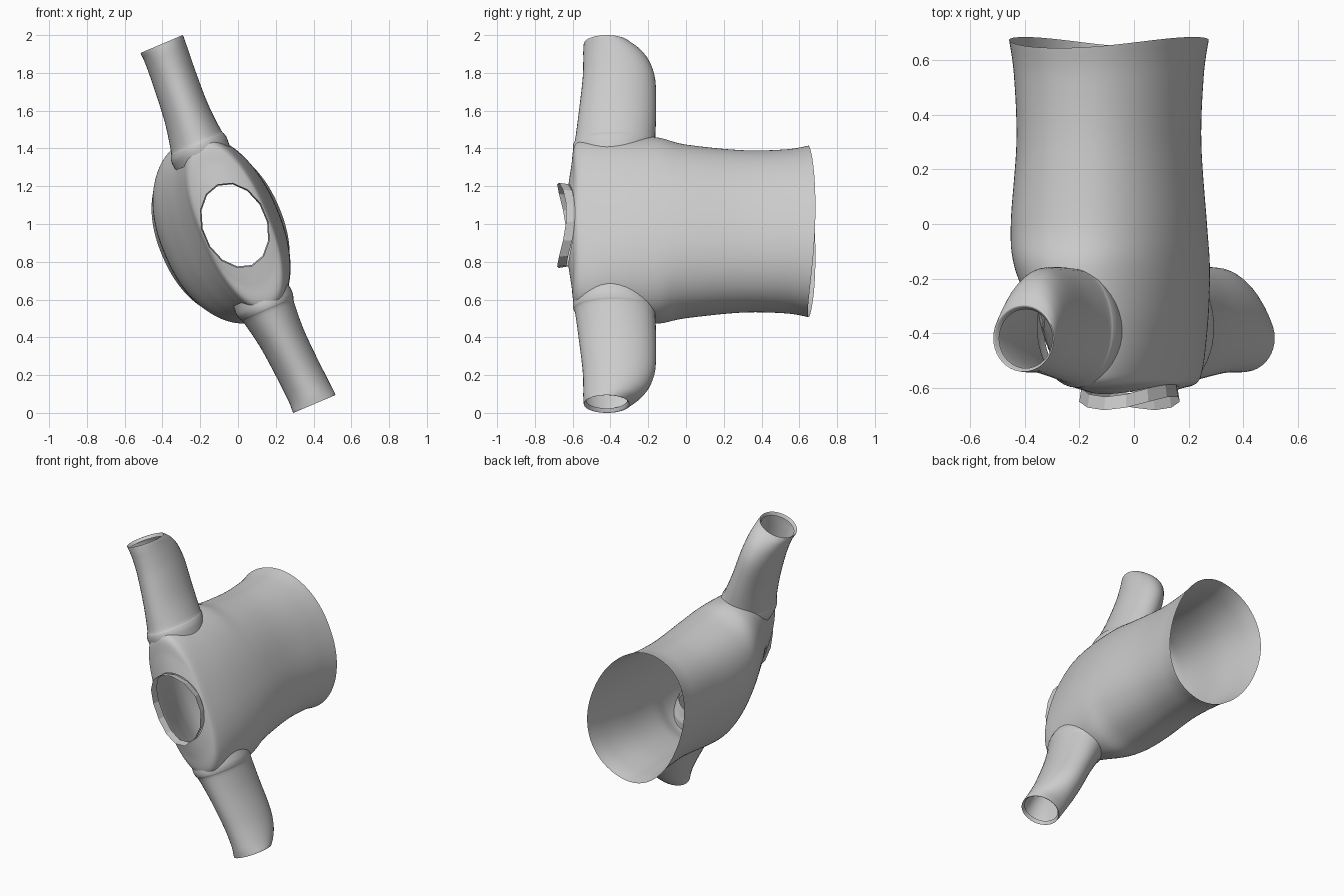
import bpy, math
from mathutils import Vector

if "Cube" in bpy.data.objects:
    bpy.data.objects.remove(bpy.data.objects["Cube"])

TILT = math.radians(23)
S, C = math.sin(TILT), math.cos(TILT)


def place(u, v, y):
    """u runs along the sleeves, v across the body, y toward the hem."""
    return Vector((-S * u + C * v, y, 1 + C * u + S * v))


def smooth_keys(keys, steps):
    """Catmull-Rom interpolation of rows of section parameters."""
    out = []
    for i in range(len(keys) - 1):
        p = [keys[max(i - 1, 0)], keys[i], keys[i + 1], keys[min(i + 2, len(keys) - 1)]]
        for s in range(steps):
            t = s / steps
            out.append([0.5 * (2 * b + (c - a) * t + (2 * a - 5 * b + 4 * c - d) * t * t
                               + (3 * b - a - 3 * c + d) * t ** 3) for a, b, c, d in zip(*p)])
    out.append(list(keys[-1]))
    return out


def loft(name, rings, keep=None, angle=50):
    """Open tube skinned through rings of (u, v, y) points."""
    n = len(rings[0])
    local = [p for r in rings for p in r]
    faces = []
    for i in range(len(rings) - 1):
        for j in range(n):
            f = (i * n + j, i * n + (j + 1) % n, (i + 1) * n + (j + 1) % n, (i + 1) * n + j)
            mid = [sum(local[k][d] for k in f) / 4 for d in range(3)]
            if keep is None or keep(*mid):
                faces.append(f)
    mesh = bpy.data.meshes.new(name)
    mesh.from_pydata([place(*p) for p in local], [], faces)
    obj = bpy.data.objects.new(name, mesh)
    bpy.context.collection.objects.link(obj)
    bpy.ops.object.select_all(action='DESELECT')
    obj.select_set(True)
    bpy.context.view_layer.objects.active = obj
    # consistent outward normals
    bpy.ops.object.mode_set(mode='EDIT')
    bpy.ops.mesh.select_all(action='SELECT')
    bpy.ops.mesh.normals_make_consistent(inside=False)
    bpy.ops.mesh.delete_loose()
    bpy.ops.object.mode_set(mode='OBJECT')
    bpy.ops.object.shade_smooth_by_angle(angle=math.radians(angle))
    return obj


def angles(n):
    return [2 * math.pi * j / n for j in range(n)]


def power(x, n):
    return math.copysign(abs(x) ** (2 / n), x)


# torso: y, half length u, half width v, centre v, bend at the u ends, squareness
torso = [
    (0.685, 0.467, 0.335, -0.10, -0.04, 2.15),
    (0.55, 0.447, 0.318, -0.10, -0.02, 2.15),
    (0.30, 0.442, 0.305, -0.10, 0, 2.2),
    (0.00, 0.472, 0.320, -0.10, 0, 2.25),
    (-0.15, 0.512, 0.310, -0.088, 0, 2.2),
    (-0.30, 0.505, 0.272, -0.058, 0, 2.2),
    (-0.42, 0.495, 0.232, -0.034, 0, 2.2),
    (-0.52, 0.485, 0.198, -0.020, -0.01, 2.2),
    (-0.565, 0.45, 0.184, -0.018, -0.025, 2.15),
    (-0.582, 0.34, 0.176, -0.018, -0.025, 2.0),
    (-0.588, 0.228, 0.168, -0.018, -0.035, 2.0),
]
body_rings = [[(a * power(math.cos(t), n), vc + b * power(math.sin(t), n),
                y + bend * math.cos(t) ** 2) for t in angles(120)]
              for y, a, b, vc, bend, n in smooth_keys(torso, 8)]


# armholes are left open inside the outline of each sleeve
def outside_armhole(u, v, y):
    return abs(u) < 0.41 or ((v + 0.035) / 0.142) ** 2 + ((y + 0.385) / 0.198) ** 2 > 1


loft("torso", body_rings, outside_armhole)

# sleeves: u, centre y, half depth y, half width v, centre v
sleeve = [
    (0.390, -0.385, 0.206, 0.156, -0.036),
    (0.44, -0.385, 0.214, 0.160, -0.036),
    (0.47, -0.380, 0.217, 0.153, -0.034),
    (0.50, -0.375, 0.212, 0.143, -0.032),
    (0.65, -0.363, 0.205, 0.124, -0.022),
    (0.83, -0.355, 0.193, 0.119, -0.010),
    (0.93, -0.368, 0.176, 0.119, -0.003),
    (0.99, -0.390, 0.154, 0.120, 0.0),
    (1.025, -0.412, 0.130, 0.122, 0.0),
    (1.035, -0.420, 0.120, 0.119, 0.0),
    (1.015, -0.420, 0.108, 0.106, 0.0),
]
for name, side in (("upper_sleeve", 1), ("lower_sleeve", -1)):
    rings = [[(side * u, vc + rv * math.cos(t), yc + ry * math.sin(t)) for t in angles(40)]
             for u, yc, ry, rv, vc in smooth_keys(sleeve, 4)]
    loft(name, rings)

# collar: thin faceted band standing off the neck opening
collar = []
for y, grow in ((-0.583, 0.0), (-0.632, 0.008)):
    collar.append([((0.228 + grow) * math.cos(t), -0.018 + (0.168 + grow) * math.sin(t),
                    y - 0.05 * math.cos(t) ** 2) for t in angles(14)])
loft("collar", collar, angle=20)
